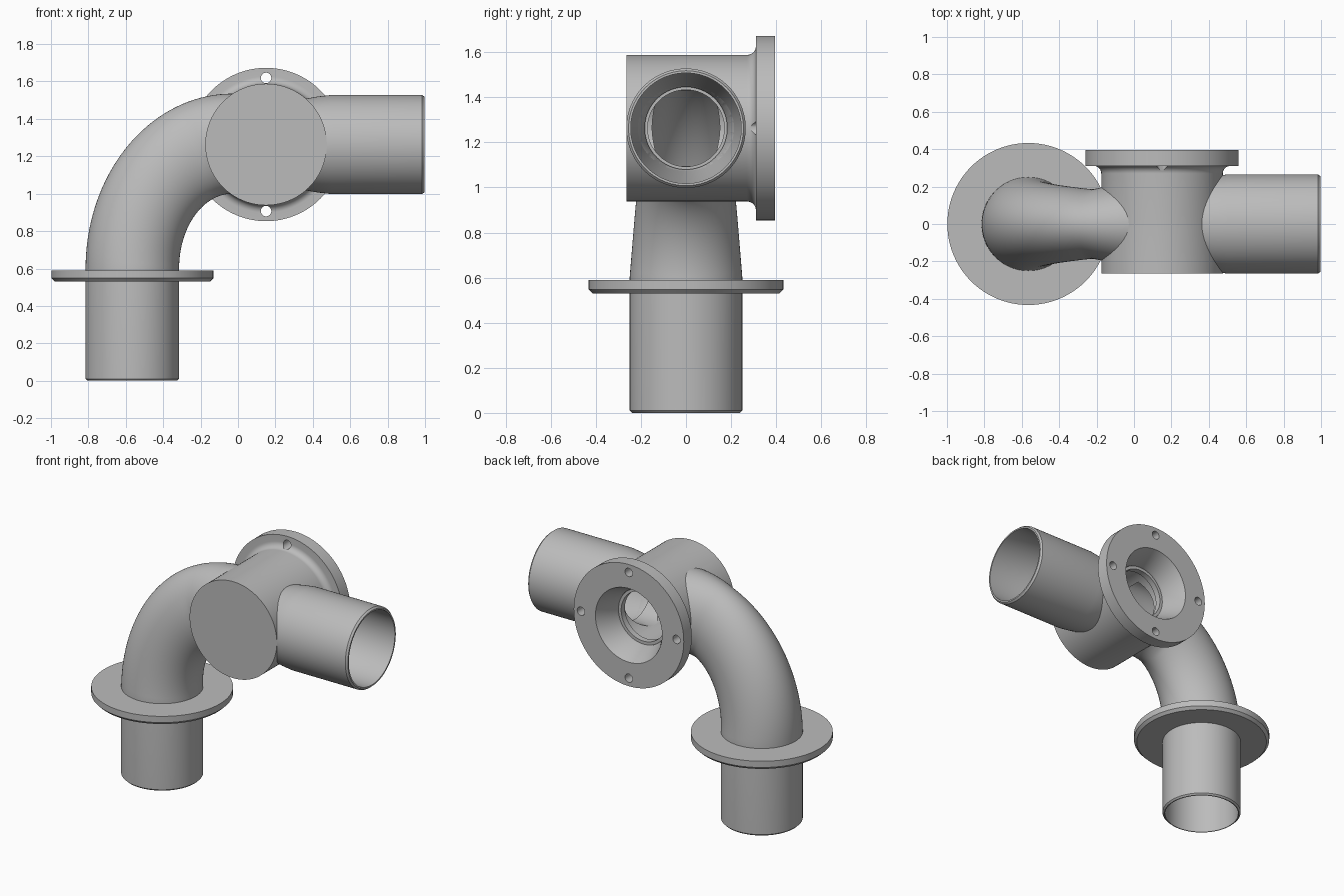
import bpy, bmesh
from math import sin, cos, pi, radians
from mathutils import Vector

SEG = 96
BODY = Vector((0.15, 0, 1.263))      # centre of the valve body
INLET = Vector((-0.565, 0, 0))       # foot of the vertical pipe
X, Y, Z = Vector((1, 0, 0)), Vector((0, 1, 0)), Vector((0, 0, 1))

if "Cube" in bpy.data.objects:
    bpy.data.objects.remove(bpy.data.objects["Cube"], do_unlink=True)

grey = bpy.data.materials.new("cast_grey")
grey.use_nodes = True
grey.diffuse_color = (0.5, 0.5, 0.5, 1)
grey.node_tree.nodes["Principled BSDF"].inputs["Base Color"].default_value = (0.5, 0.5, 0.5, 1)


def ring(centre, u, v):
    """Ellipse of points spanned by two half-axis vectors."""
    return [centre + u * cos(2 * pi * i / SEG) + v * sin(2 * pi * i / SEG) for i in range(SEG)]


def loft(name, rings):
    """Closed solid skinned through a row of rings."""
    bm = bmesh.new()
    rows = [[bm.verts.new(p) for p in r] for r in rings]
    for a, b in zip(rows, rows[1:]):
        for i in range(SEG):
            j = (i + 1) % SEG
            bm.faces.new((a[i], a[j], b[j], b[i]))
    bm.faces.new(rows[0])
    bm.faces.new(rows[-1])
    bmesh.ops.recalc_face_normals(bm, faces=bm.faces)
    mesh = bpy.data.meshes.new(name)
    bm.to_mesh(mesh)
    bm.free()
    mesh.materials.append(grey)
    obj = bpy.data.objects.new(name, mesh)
    bpy.context.collection.objects.link(obj)
    return obj


def turned(name, origin, axis, profile):
    """Solid of revolution from (radius, distance along axis) pairs."""
    u = X if axis != X else Y
    v = axis.cross(u)
    return loft(name, [ring(origin + axis * h, u * r, v * r) for r, h in profile])


def elbow(name, shrink, flare, start):
    """Vertical pipe that bends into a horizontal oval neck."""
    rings = [ring(INLET + Z * z, X * -r, Y * r) for r, z in start]
    for k in range(37):
        t = radians(k * 2.5)
        s = k / 36
        half = Vector((-0.25 * cos(t), 0, 0.2675 * sin(t))) * (1 - shrink / 0.25)
        width = 0.25 - 0.085 * s - shrink + flare * max(0, s - 0.77) / 0.23
        centre = Vector((-0.03 - 0.535 * cos(t), 0, 0.6 + 0.6675 * sin(t)))
        rings.append(ring(centre, half, Y * width))
    rings.append(ring(centre + X * (0.03 if flare else 0.09), half, Y * width))
    return loft(name, rings)


def cut(obj, cutters):
    bpy.context.view_layer.objects.active = obj
    for c in cutters:
        mod = obj.modifiers.new("cut", 'BOOLEAN')
        mod.operation, mod.solver, mod.object = 'DIFFERENCE', 'EXACT', c
        bpy.ops.object.modifier_apply(modifier=mod.name)


# Valve body with filleted rear flange
fillet = [(0.365 - 0.04 * cos(a), 0.27 + 0.04 * sin(a))
          for a in (radians(d) for d in range(0, 91, 10))]
body = turned("valve_body", BODY, Y,
              [(0.325, -0.265)] + fillet + [(0.41, 0.31), (0.41, 0.395)])

# Inlet pipe and bend, with its collar
bend = elbow("inlet_elbow", 0, 0.06, [(0.24, 0), (0.25, 0.01)])
collar = turned("inlet_collar", INLET, Z,
                [(0.24, 0.53), (0.415, 0.53), (0.433, 0.548), (0.433, 0.59), (0.24, 0.59)])

# Side outlet pipe
side = Vector((0, 0, BODY.z))
outlet = turned("outlet_pipe", side, X,
                [(0.235, 0.3), (0.245, 0.36), (0.257, 0.43), (0.265, 0.5), (0.265, 0.985), (0.255, 0.997)])

# Hollow spaces
chamber = turned("chamber_cutter", BODY, Y,
                 [(0.19, -0.2), (0.19, 0.2), (0.165, 0.2), (0.165, 0.24),
                  (0.185, 0.24), (0.185, 0.255), (0.255, 0.41)])
bend_bore = elbow("elbow_bore_cutter", 0.016, 0, [(0.234, -0.02)])
side_bore = turned("outlet_bore_cutter", side, X,
                   [(0.17, 0.1), (0.17, 0.38), (0.183, 0.38), (0.183, 0.4),
                    (0.245, 0.55), (0.245, 1.02)])

# Bolt holes through the rear flange
holes = []
for k in range(4):
    a = k * pi / 2
    at = BODY + (X * cos(a) + Z * sin(a)) * 0.356
    holes.append(turned("bolt_hole_cutter", at, Y, [(0.028, 0.24), (0.028, 0.43)]))

cut(body, [chamber, bend_bore, side_bore] + holes)
cut(bend, [bend_bore, chamber])
cut(outlet, [side_bore, chamber])
cut(collar, [bend_bore])

for c in [chamber, bend_bore, side_bore] + holes:
    bpy.data.objects.remove(c, do_unlink=True)

# Smooth shading with sharp edges kept
bpy.ops.object.select_all(action='DESELECT')
for obj in (body, bend, collar, outlet):
    obj.select_set(True)
bpy.context.view_layer.objects.active = body
bpy.ops.object.shade_smooth_by_angle(angle=radians(30))
